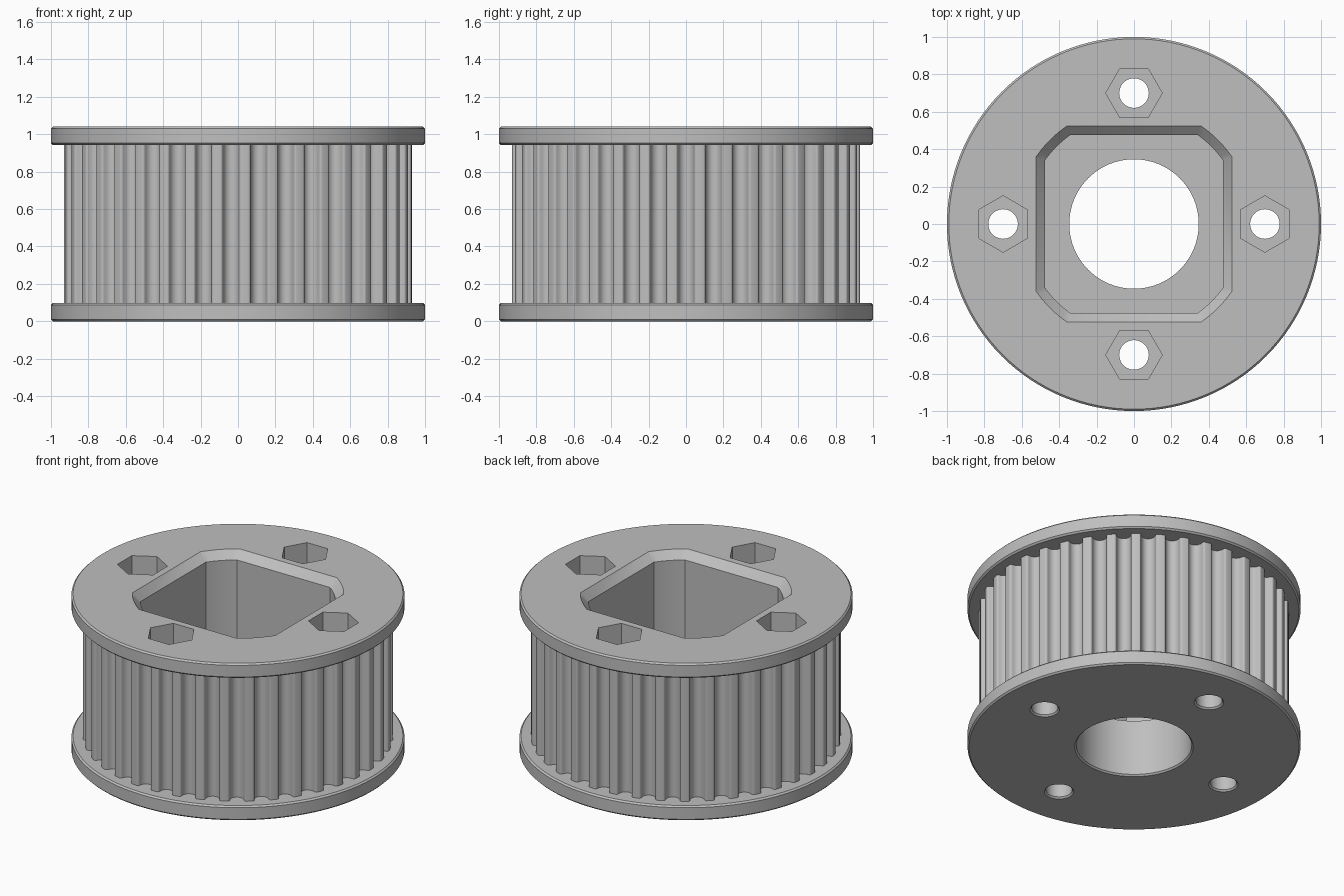
import bpy, bmesh
from math import sin, cos, pi, acos

cube = bpy.data.objects.get("Cube")
if cube:
    bpy.data.objects.remove(cube, do_unlink=True)

HEIGHT = 1.04
FLANGE = 0.097      # flange thickness
BEVEL = 0.01
TEETH = 39
TOOTH_R = 0.931
BOLT_CIRCLE = 0.70
POCKET_FLOOR = 0.38
NUT_FLOOR = 0.79

grey = bpy.data.materials.new("plain grey")
grey.use_nodes = True
colour = (0.52, 0.52, 0.52, 1)
grey.diffuse_color = colour
grey.node_tree.nodes["Principled BSDF"].inputs["Base Color"].default_value = colour


def ring(radius, sides=128, turn=0.0, centre=(0, 0)):
    """Regular polygon outline."""
    return [(centre[0] + radius * cos(turn + 2 * pi * i / sides),
             centre[1] + radius * sin(turn + 2 * pi * i / sides)) for i in range(sides)]


def rounded_square(half, radius, steps=8):
    """Square whose corners are cut by a circle."""
    start = acos(half / radius)
    sweep = pi / 2 - 2 * start
    return [(radius * cos(q * pi / 2 + start + sweep * i / steps),
             radius * sin(q * pi / 2 + start + sweep * i / steps))
            for q in range(4) for i in range(steps + 1)]


def toothed_outline():
    """Round grooves with softened lips, spaced evenly around the wheel."""
    lip = [(0.0577, 0), (0.0531, 0.0008), (0.0492, 0.0031), (0.0464, 0.0065), (0.0448, 0.0106)]
    bowl = [(0.0436 * cos(pi * i / 12), 0.0175 + 0.0436 * sin(pi * i / 12)) for i in range(13)]
    groove = lip + bowl + [(-t, d) for t, d in reversed(lip)]
    points = []
    for k in range(TEETH):
        for t, depth in reversed(groove):
            angle = 2 * pi * k / TEETH + t / TOOTH_R
            points.append(((TOOTH_R - depth) * cos(angle), (TOOTH_R - depth) * sin(angle)))
    return points


def loft(name, sections):
    """Closed solid through (outline, z) sections."""
    bm = bmesh.new()
    loops = [[bm.verts.new((x, y, z)) for x, y in outline] for outline, z in sections]
    n = len(loops[0])
    for low, high in zip(loops, loops[1:]):
        for i in range(n):
            j = (i + 1) % n
            bm.faces.new((low[i], low[j], high[j], high[i]))
    bm.faces.new(loops[0][::-1])
    bm.faces.new(loops[-1])
    mesh = bpy.data.meshes.new(name)
    bm.to_mesh(mesh)
    bm.free()
    mesh.materials.append(grey)
    obj = bpy.data.objects.new(name, mesh)
    bpy.context.collection.objects.link(obj)
    return obj


def combine(target, other, operation):
    """Apply a boolean and discard the helper solid."""
    other.hide_render = True
    mod = target.modifiers.new("cut", 'BOOLEAN')
    mod.operation, mod.solver, mod.object = operation, 'EXACT', other
    bpy.context.view_layer.objects.active = target
    bpy.ops.object.modifier_apply(modifier=mod.name)
    bpy.data.objects.remove(other, do_unlink=True)


def flange(name, z):
    return loft(name, [(ring(1 - BEVEL), z), (ring(1), z + BEVEL),
                       (ring(1), z + FLANGE - BEVEL), (ring(1 - BEVEL), z + FLANGE)])


def drill(name, radius, top, sides, centre=(0, 0)):
    """Round hole from below with a small chamfer at its mouth."""
    return loft(name, [(ring(radius + 2 * BEVEL, sides, 0, centre), -BEVEL),
                       (ring(radius, sides, 0, centre), BEVEL),
                       (ring(radius, sides, 0, centre), top)])


# Toothed wheel with a flange at each end
teeth = toothed_outline()
pulley = loft("toothed_pulley", [(teeth, FLANGE / 2), (teeth, HEIGHT - FLANGE / 2)])
combine(pulley, flange("bottom_flange", 0), 'UNION')
combine(pulley, flange("top_flange", HEIGHT - FLANGE), 'UNION')

# Central pocket with chamfered rim, and the bore below it
square, chamfer = rounded_square(0.475, 0.585), 0.05
combine(pulley, loft("pocket_cutter", [
    (square, POCKET_FLOOR), (square, HEIGHT - chamfer),
    (rounded_square(0.535, 0.645), HEIGHT + BEVEL)]), 'DIFFERENCE')
combine(pulley, drill("bore_cutter", 0.346, POCKET_FLOOR + 0.1, 96), 'DIFFERENCE')

# Four bolt holes with hexagonal nut recesses
for q in range(4):
    a = q * pi / 2
    spot = (BOLT_CIRCLE * cos(a), BOLT_CIRCLE * sin(a))
    hexagon = ring(0.151, 6, a + pi / 6, spot)
    combine(pulley, loft("nut_cutter", [(hexagon, NUT_FLOOR), (hexagon, HEIGHT + 0.1)]), 'DIFFERENCE')
    combine(pulley, drill("bolt_cutter", 0.079, NUT_FLOOR + 0.1, 40, spot), 'DIFFERENCE')

# Smooth curved walls, crisp rims
bpy.ops.object.select_all(action='DESELECT')
pulley.select_set(True)
bpy.context.view_layer.objects.active = pulley
bpy.ops.object.shade_smooth_by_angle(angle=pi / 6)
